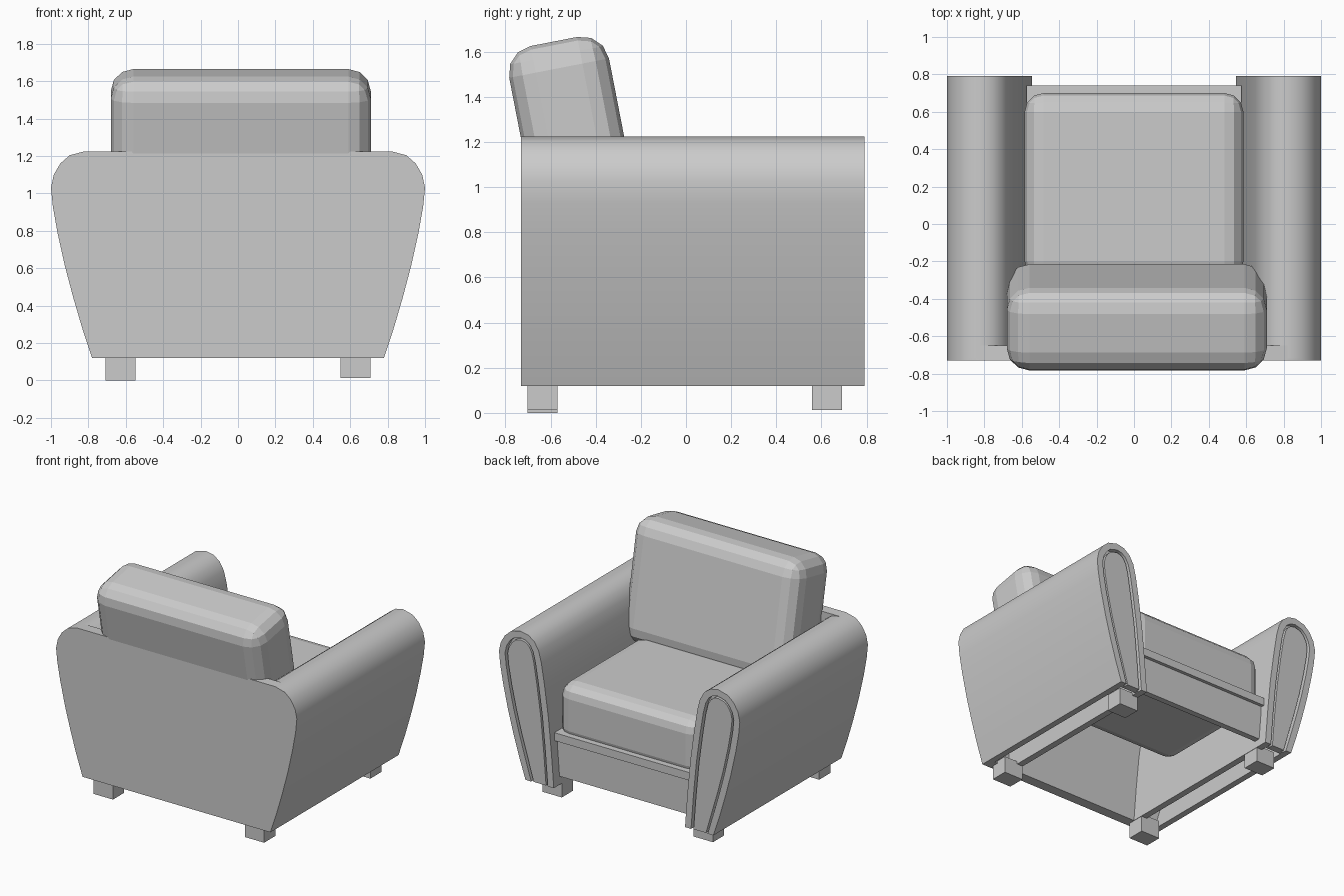
import bpy, bmesh, math
from mathutils import Vector, Matrix

cube = bpy.data.objects.get("Cube")
if cube:
    bpy.data.objects.remove(cube, do_unlink=True)

grey = bpy.data.materials.new("warm_grey_upholstery")
grey.use_nodes = True
COLOUR = (0.6, 0.6, 0.6, 1)
grey.diffuse_color = COLOUR
grey.node_tree.nodes["Principled BSDF"].inputs["Base Color"].default_value = COLOUR


def finish(name, bm, smooth=False):
    bmesh.ops.recalc_face_normals(bm, faces=bm.faces)
    mesh = bpy.data.meshes.new(name)
    bm.to_mesh(mesh)
    bm.free()
    mesh.materials.append(grey)
    obj = bpy.data.objects.new(name, mesh)
    bpy.context.collection.objects.link(obj)
    if smooth:
        bpy.ops.object.select_all(action='DESELECT')
        obj.select_set(True)
        bpy.context.view_layer.objects.active = obj
        bpy.ops.object.shade_smooth_by_angle(angle=math.radians(35))
    return obj


def box(name, low, high, bevel=0, tilt=0):
    """Box between two corners, optionally rounded and tilted about x."""
    low, high = Vector(low), Vector(high)
    bm = bmesh.new()
    bmesh.ops.create_cube(bm, size=1)
    bmesh.ops.scale(bm, vec=high - low, verts=bm.verts)
    if bevel:
        bmesh.ops.bevel(bm, geom=bm.edges[:], offset=bevel, segments=3,
                        profile=0.5, affect='EDGES')
    bmesh.ops.transform(bm, verts=bm.verts, matrix=Matrix.Translation((low + high) / 2)
                        @ Matrix.Rotation(tilt, 4, 'X'))
    return finish(name, bm)


def prism(name, outline, y0, y1, smooth=True):
    """Extrude an xz outline along y."""
    bm = bmesh.new()
    face = bm.faces.new([bm.verts.new((x, y0, z)) for x, z in outline])
    ext = bmesh.ops.extrude_face_region(bm, geom=[face])
    verts = [g for g in ext["geom"] if isinstance(g, bmesh.types.BMVert)]
    bmesh.ops.translate(bm, verts=verts, vec=(0, y1 - y0, 0))
    return finish(name, bm, smooth)


def offset(path, dist):
    """Shift an open arch inward, keeping its two ends on the base line."""
    result = []
    for i, p in enumerate(path):
        a, b = Vector(path[max(i - 1, 0)]), Vector(path[min(i + 1, len(path) - 1)])
        t = (b - a).normalized()
        q = Vector(p) + Vector((-t.y, t.x)) * dist
        if i in (0, len(path) - 1):
            q.y = p[1]
        result.append(tuple(q))
    return result


# Arch of the arm: outer side upward, over the roll, inner side downward
BASE, TOP = 0.12, 1.225
outer = [(0.78, BASE), (0.833, 0.28), (0.88, 0.44), (0.925, 0.61), (0.965, 0.79),
         (0.99, 0.93), (1.0, 1.03), (0.985, 1.1), (0.95, 1.16), (0.9, 1.204), (0.82, TOP)]
inner = [(0.755, 1.212), (0.705, 1.175), (0.67, 1.115), (0.648, 1.03),
         (0.622, 0.87), (0.59, 0.64), (0.565, 0.38), (0.545, BASE)]
arch = outer + inner


def mirrored(path, side):
    return [(x * side, z) for x, z in path]


# Arms: hollow shells closed at the front by a grooved panel
for side, label in ((1, "left"), (-1, "right")):
    liner = offset(arch, 0.05)
    panel = offset(arch, 0.068)
    prism(label + "_arm_shell", mirrored(arch + liner[::-1], side), -0.72, 0.79)
    prism(label + "_arm_front_backing", mirrored(offset(arch, 0.045), side), 0.73, 0.755)
    prism(label + "_arm_front_panel", mirrored(panel, side), 0.75, 0.785)

# Back panel spanning both arms
prism("back_panel", outer + mirrored(outer, -1)[::-1], -0.73, -0.65)

# Front rail and its lip
box("front_rail", (-0.565, 0.67, 0.18), (0.565, 0.715, 0.48))
box("front_rail_lip", (-0.575, 0.65, 0.45), (0.575, 0.74, 0.51))

# Cushions
box("seat_cushion", (-0.585, -0.3, 0.43), (0.585, 0.7, 0.87), bevel=0.1)
box("back_cushion", (-0.68, -0.724, 0.753), (0.71, -0.274, 1.653),
    bevel=0.12, tilt=math.radians(11))

# Feet
for side, label in ((1, "left"), (-1, "right")):
    for y, place in ((-0.635, "back"), (0.625, "front")):
        drop = 0.0 if (side < 0 and place == "back") else 0.012
        x = 0.628 * side
        box(place + "_" + label + "_foot", (x - 0.08, y - 0.066, drop), (x + 0.08, y + 0.066, 0.14))
